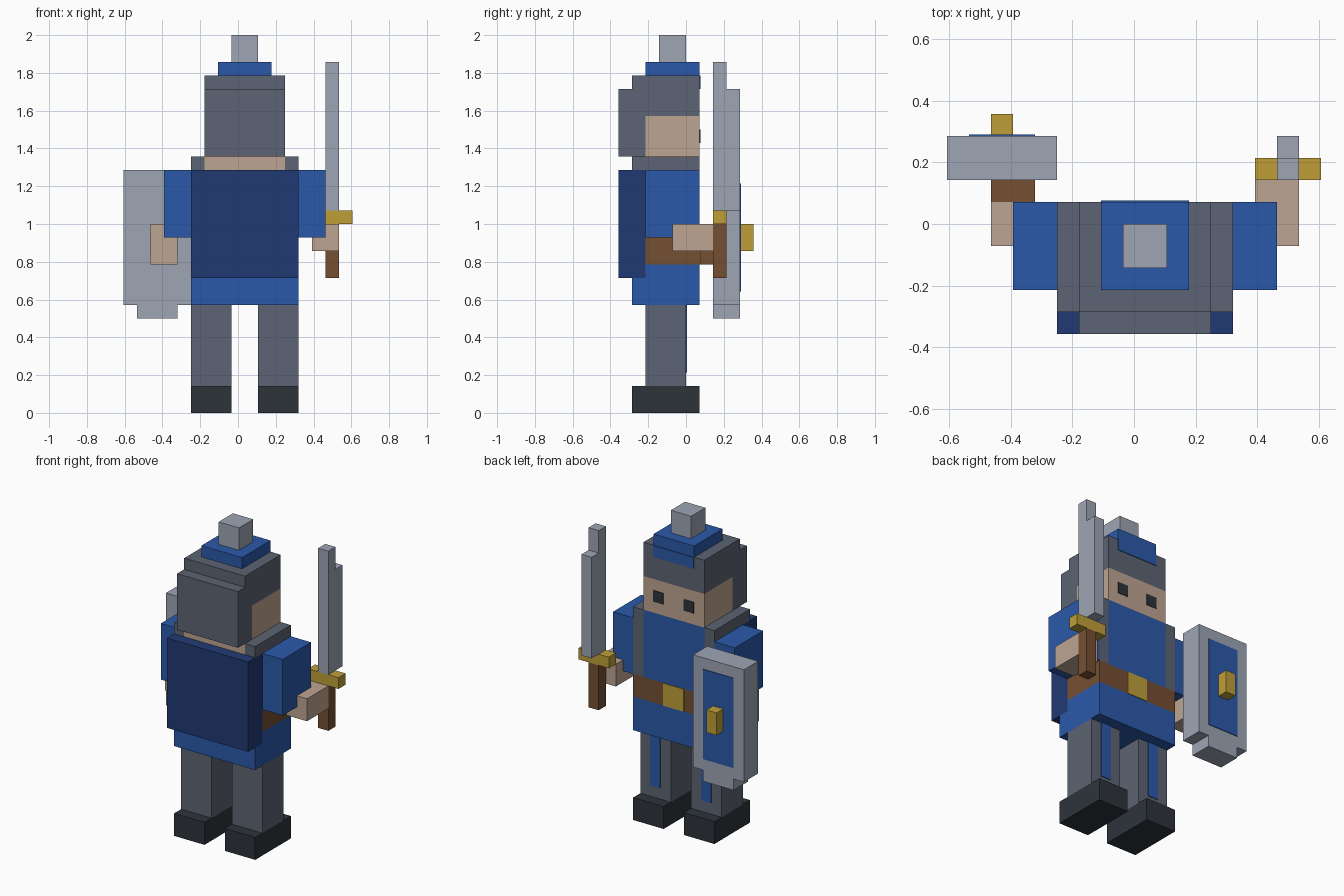
import bpy
import bmesh
from mathutils import Vector

cube = bpy.data.objects.get("Cube")
if cube:
    bpy.data.objects.remove(cube)

UNIT = 2 / 28                        # edge length of one block
ORIGIN = Vector((8.5, 5, 0))         # block coordinates of the ground centre


def material(name, hex_code):
    """Flat material from an sRGB hex code."""
    srgb = [int(hex_code[i:i + 2], 16) / 255 for i in (0, 2, 4)]
    rgb = [c / 12.92 if c < 0.04 else ((c + 0.055) / 1.055) ** 2.4 for c in srgb]
    mat = bpy.data.materials.new(name)
    mat.use_nodes = True
    mat.diffuse_color = (*rgb, 1)
    bsdf = next(n for n in mat.node_tree.nodes if n.type == "BSDF_PRINCIPLED")
    bsdf.inputs["Base Color"].default_value = (*rgb, 1)
    return mat


blue = material("tunic blue", "2B59AA")
navy = material("cape navy", "213A75")
steel = material("light steel", "9DA6B5")
iron = material("dark iron", "5C6473")
skin = material("skin", "BEA592")
gold = material("gold", "BF9F39")
leather = material("brown leather", "755032")
black = material("boot black", "2D343A")


def part(name, mat, *boxes):
    """One object from boxes given as (x range, y range, z range) in blocks."""
    bm = bmesh.new()
    for ranges in boxes:
        low, high = (Vector(c) for c in zip(*ranges))
        verts = bmesh.ops.create_cube(bm, size=1)["verts"]
        for v in verts:
            local = Vector(l + (h - l) * (c + 0.5) for l, h, c in zip(low, high, v.co))
            v.co = (local - ORIGIN) * UNIT
    mesh = bpy.data.meshes.new(name)
    bm.to_mesh(mesh)
    bm.free()
    mesh.materials.append(mat)
    obj = bpy.data.objects.new(name, mesh)
    bpy.context.collection.objects.link(obj)
    return obj


def plate(name, mat, x, y, z):
    """Thin painted detail on a face that looks towards +y."""
    return part(name, mat, (x, (y, y + 0.06), z))


# Legs, boots and trouser stripes
for side, x in (("right", 5), ("left", 10)):
    part(side + "_boot", black, ((x, x + 3), (1, 6), (0, 2)))
    part(side + "_leg", iron, ((x, x + 3), (2, 5), (2, 8)))
    plate(side + "_leg_stripe", blue, (x + 1, x + 2), 5, (3, 8))

# Torso: skirt, belt, chest and armour sides
part("tunic_skirt", blue, ((5, 13), (1, 6), (8, 10)), ((5, 13), (2, 6), (10, 11)))
part("belt", leather, ((5, 13), (2, 6), (11, 13)))
plate("buckle", gold, (8, 10), 6, (11, 13))
part("chest", blue, ((6, 12), (2, 6), (13, 18)), ((6, 12), (5, 6), (18, 19)))
for side, x in (("right", 5), ("left", 12)):
    part(side + "_armour_side", iron,
         ((x, x + 1), (2, 6), (13, 18)), ((x, x + 1), (1, 6), (18, 19)))
part("cape", navy, ((5, 13), (0, 2), (10, 18)))

# Head, eyes and helmet
part("neck", skin, ((6, 12), (1, 5), (18, 19)))
part("face", skin, ((6, 12), (2, 6), (19, 22)))
for side, x in (("right", 7), ("left", 10)):
    plate(side + "_eye", black, (x, x + 1), 6, (20, 21))
part("helmet", iron, ((6, 12), (1, 6), (22, 25)), ((6, 12), (1, 2), (19, 22)),
     ((6, 12), (0, 1), (19, 24)))
plate("helmet_front_patch", blue, (7, 11), 6, (24, 25))
part("helmet_crown", blue, ((7, 11), (2, 6), (25, 26)))
part("helmet_knob", steel, ((8, 10), (3, 5), (26, 28)))

# Arms
for side, x in (("right", 3), ("left", 13)):
    part(side + "_sleeve", blue, ((x, x + 2), (2, 6), (13, 18)))
part("right_forearm", skin, ((2, 3), (4, 6), (11, 14)), ((3, 4), (4, 6), (11, 13)))
part("left_forearm", skin, ((15, 16), (4, 7), (12, 14)), ((14, 15), (4, 7), (12, 13)),
     ((14, 15), (6, 7), (13, 14)))

# Shield
part("shield_strap", leather, ((2, 4), (6, 7), (11, 14)))
part("shield", steel, ((0, 5), (7, 9), (8, 18)), ((1, 4), (7, 9), (7, 8)))
plate("shield_panel", blue, (1, 4), 9, (9, 17))
part("shield_boss", gold, ((2, 3), (9, 10), (12, 14)))

# Sword
part("sword_grip", leather, ((15, 16), (7, 8), (10, 14)))
part("sword_guard", gold, ((14, 17), (7, 8), (14, 15)))
part("sword_blade", steel, ((15, 16), (7, 8), (15, 26)), ((15, 16), (8, 9), (15, 24)))
